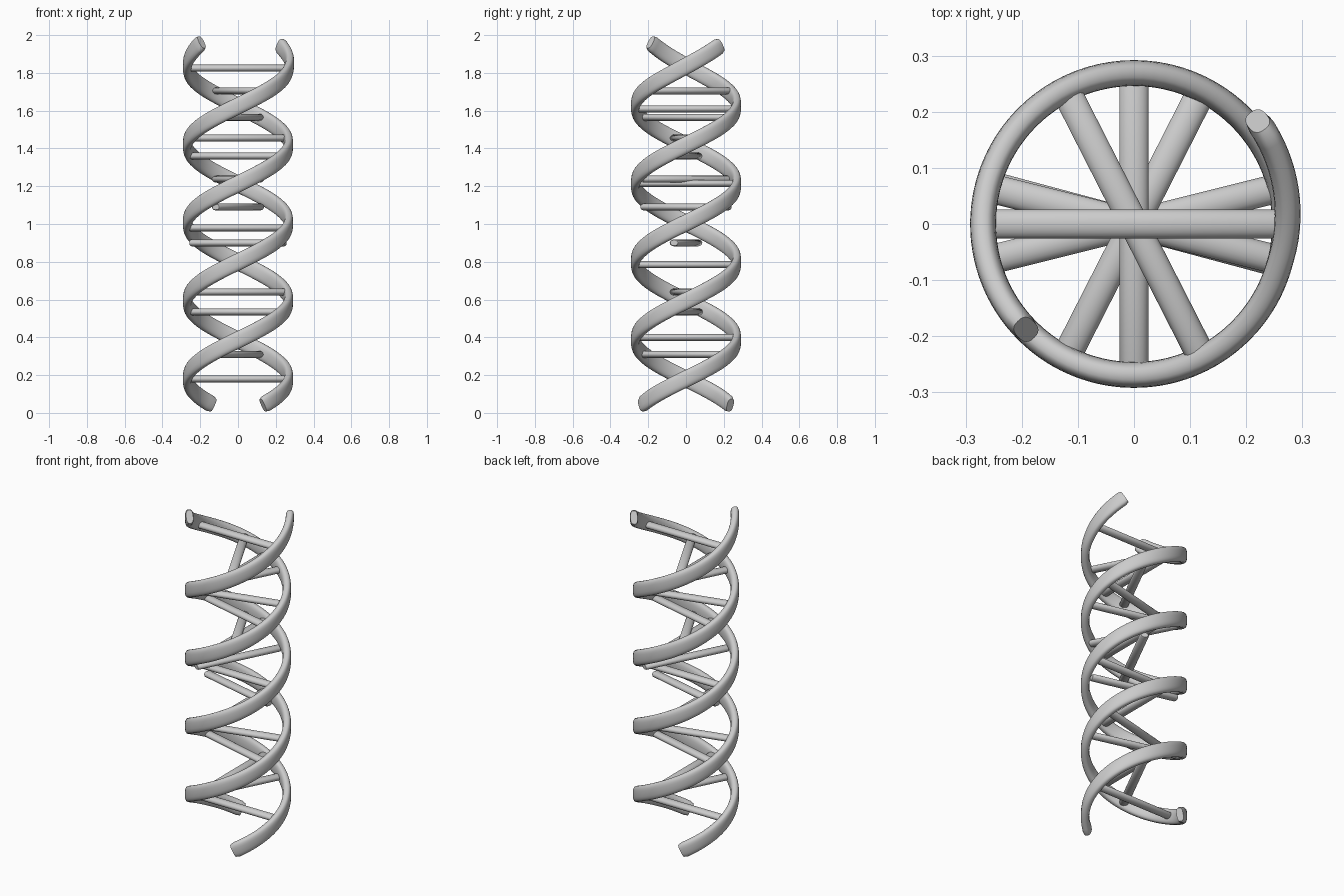
import bpy, bmesh, math
from mathutils import Vector

cube = bpy.data.objects.get("Cube")
if cube:
    bpy.data.objects.remove(cube, do_unlink=True)

grey = bpy.data.materials.new("light_grey")
grey.use_nodes = True
grey.diffuse_color = (0.6, 0.6, 0.6, 1)
grey.node_tree.nodes["Principled BSDF"].inputs["Base Color"].default_value = (0.6, 0.6, 0.6, 1)

RADIUS = 0.269
TURN = math.radians(436)          # rotation per unit of height


def helix_point(z, phase, flare):
    """Centre line of a strand, easing straighter near the top."""
    angle = phase + TURN * (z - 0.18) - 4.9 * max(0, z - 1.75) ** 2
    r = RADIUS + flare * max(0, z - 1.8) / 0.15
    return Vector((r * math.cos(angle), r * math.sin(angle), z))


def sweep(name, rings):
    """Skin a list of closed rings and cap both ends."""
    bm = bmesh.new()
    loops = [[bm.verts.new(p) for p in ring] for ring in rings]
    n = len(loops[0])
    for a, b in zip(loops, loops[1:]):
        for i in range(n):
            j = (i + 1) % n
            bm.faces.new((a[i], a[j], b[j], b[i]))
    bm.faces.new(loops[0][::-1])
    bm.faces.new(loops[-1])
    bmesh.ops.recalc_face_normals(bm, faces=bm.faces)
    mesh = bpy.data.meshes.new(name)
    bm.to_mesh(mesh)
    bm.free()
    mesh.materials.append(grey)
    obj = bpy.data.objects.new(name, mesh)
    bpy.context.collection.objects.link(obj)
    bpy.ops.object.select_all(action='DESELECT')
    obj.select_set(True)
    bpy.context.view_layer.objects.active = obj
    bpy.ops.object.shade_smooth_by_angle(angle=math.radians(50))
    return obj


def section(centre, across, along, a, b, power, count):
    """Rounded cross-section; power below 1 makes it boxier."""
    ring = []
    for i in range(count):
        t = math.tau * i / count
        c, s = math.cos(t), math.sin(t)
        u = math.copysign(abs(c) ** power, c) * a
        v = math.copysign(abs(s) ** power, s) * b
        ring.append(centre + across * u + along * v)
    return ring


# Two flat ribbon strands, wound half a turn apart
def strand(name, phase, top, flare):
    steps, bottom, rings = 200, 0.041, []
    for k in range(steps + 1):
        z = bottom + (top - bottom) * k / steps
        p = helix_point(z, phase, flare)
        tangent = (helix_point(z + 0.002, phase, flare) - helix_point(z - 0.002, phase, flare)).normalized()
        out = Vector((p.x, p.y, 0)).normalized()
        out = (out - tangent * out.dot(tangent)).normalized()
        width = tangent.cross(out)
        # slightly softened ends
        s = 0.85 if k in (0, steps) else 1
        rings.append(section(p, out, width, 0.023 * s, 0.044 * s, 0.75, 24))
    sweep(name, rings)


strand("strand_a", math.pi, 1.962, 0)
strand("strand_b", 0, 1.948, 0.018)

# Flattened rods between the strands: height and direction in degrees
RUNGS = [(0.18, 0), (0.31, 63), (0.40, 90), (0.535, 165), (0.64, 14),
         (0.785, 90), (0.90, 166), (0.98, 0), (1.09, 63), (1.215, 90),
         (1.237, 117), (1.36, 166), (1.455, 14), (1.565, 63), (1.61, 90),
         (1.705, 117), (1.825, 0)]
for number, (z, degrees) in enumerate(RUNGS, 1):
    angle = math.radians(degrees)
    axis = Vector((math.cos(angle), math.sin(angle), 0))
    side = Vector((-axis.y, axis.x, 0))
    up = Vector((0, 0, 1))
    rings = [section(axis * d + up * z, side, up, 0.026 * s, 0.0185 * s, 1, 20)
             for d, s in ((-0.26, 0.8), (-0.252, 1), (0.252, 1), (0.26, 0.8))]
    sweep(f"rung_{number}", rings)
